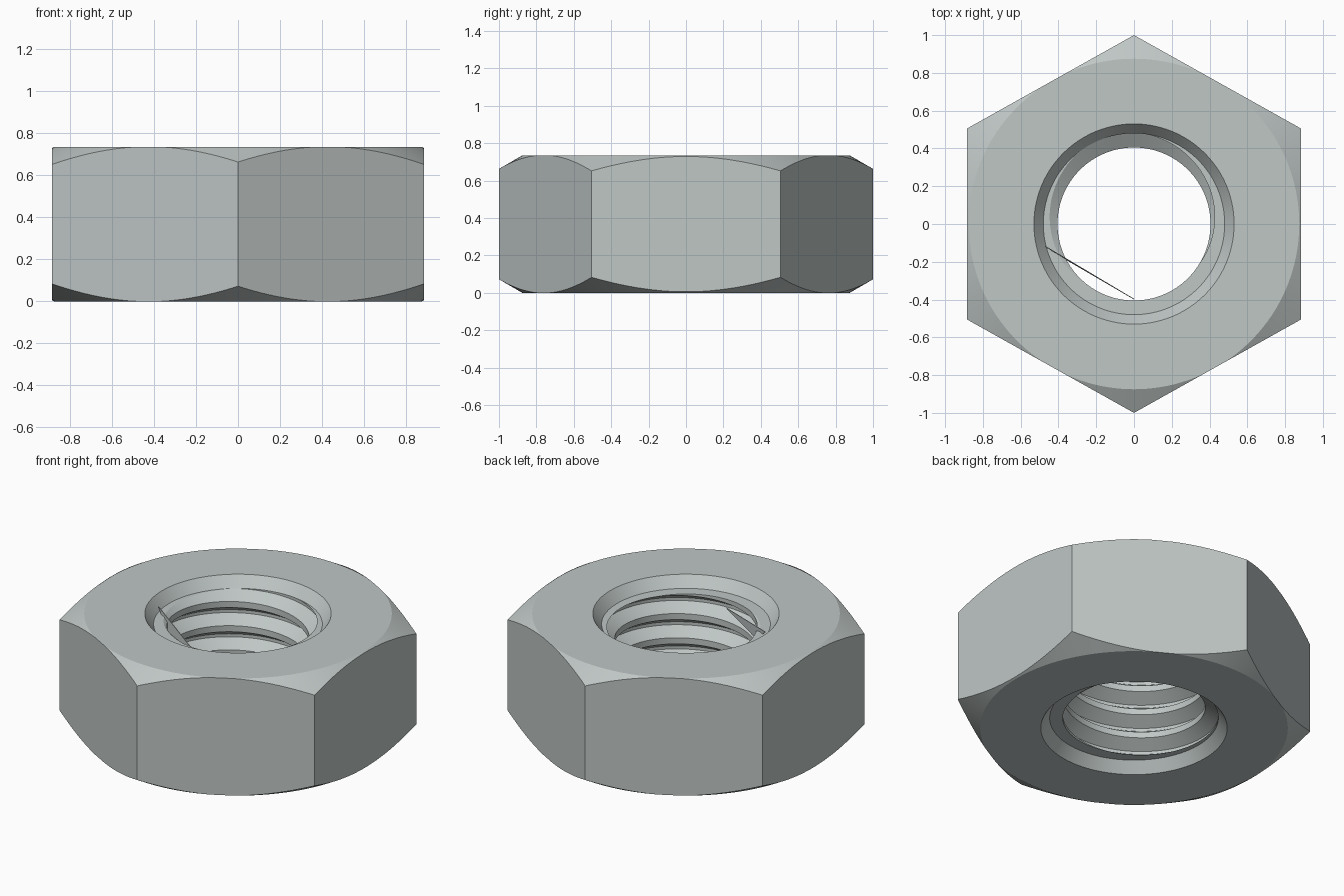
import bpy, bmesh, math
from mathutils import Vector

cube = bpy.data.objects.get("Cube")
if cube:
    bpy.data.objects.remove(cube, do_unlink=True)

HEIGHT = 0.735
CORNERS = [(0.885, -0.505), (0.885, 0.505), (0, 1), (-0.885, 0.505), (-0.885, -0.505), (0, -1)]
STEPS = 24                      # columns per hexagon side
FACE_R, SLOPE = 0.875, 0.577    # flat washer face and 30 degree chamfer
MOUTH_R, MAJOR, MINOR = 0.53, 0.48, 0.405
PITCH, LOW, HIGH = 0.152, 0.066, 0.669
ROOT_Z, ROOT_ANGLE = 0.668, math.radians(125)
THREAD = [(0, MAJOR), (0.125, MAJOR), (0.4375, MINOR), (0.6875, MINOR), (1, MAJOR)]

steel = bpy.data.materials.new("grey steel")
steel.use_nodes = True
colour = (0.52, 0.57, 0.56, 1)
steel.diffuse_color = colour
steel.node_tree.nodes["Principled BSDF"].inputs["Base Color"].default_value = colour


def finish(bm, name):
    mesh = bpy.data.meshes.new(name)
    bm.to_mesh(mesh)
    bm.free()
    mesh.materials.append(steel)
    obj = bpy.data.objects.new(name, mesh)
    bpy.context.collection.objects.link(obj)
    return obj


def thread_radius(turns):
    t = turns % 1
    for (a, ra), (b, rb) in zip(THREAD, THREAD[1:]):
        if t <= b:
            return ra + (rb - ra) * (t - a) / (b - a)


def thread_chain(angle):
    """Thread outline from bottom to top, cut off at both ends."""
    start = ROOT_Z + PITCH * (angle - ROOT_ANGLE) / math.tau
    chain = []
    for turn in range(-8, 8):
        for offset, radius in THREAD[:-1]:
            z = start + (turn + offset) * PITCH
            cut = min(max(z, LOW), HIGH)
            if cut != z:
                radius = thread_radius((cut - start) / PITCH)
            chain.append((radius, cut))
    return chain


def nut_chain(angle, side_r):
    """Closed section of the nut: bore upward, then outside downward."""
    face_r = min(FACE_R, side_r)
    drop = max(0, side_r - FACE_R) * SLOPE
    return ([(MOUTH_R, 0), (MAJOR, LOW)] + thread_chain(angle)
            + [(MAJOR, HIGH), (MOUTH_R, HEIGHT), (face_r, HEIGHT),
               (side_r, HEIGHT - drop), (side_r, drop), (face_r, 0)])


# Hexagonal nut swept around the axis, with a helical thread in the bore
bm = bmesh.new()
columns = []
first = math.atan2(CORNERS[0][1], CORNERS[0][0])
for i in range(6 * STEPS + 1):
    side, part = divmod(i, STEPS)
    a, b = Vector(CORNERS[side % 6]), Vector(CORNERS[(side + 1) % 6])
    p = a.lerp(b, part / STEPS)
    angle = first + (math.atan2(p.y, p.x) - first) % math.tau
    if side == 6:
        angle = first + math.tau
    elif i == 0:
        angle = first
    d = p.normalized()
    columns.append([bm.verts.new((d.x * r, d.y * r, z)) for r, z in nut_chain(angle, p.length)])
for c0, c1 in zip(columns, columns[1:]):
    n = len(c0)
    for k in range(n):
        m = (k + 1) % n
        bm.faces.new((c0[k], c1[k], c1[m], c0[m]))
bmesh.ops.remove_doubles(bm, verts=bm.verts, dist=0.0001)
bmesh.ops.dissolve_degenerate(bm, edges=bm.edges, dist=0.00001)
bmesh.ops.recalc_face_normals(bm, faces=bm.faces)
nut = finish(bm, "hex_nut")
bpy.ops.object.select_all(action='DESELECT')
nut.select_set(True)
bpy.context.view_layer.objects.active = nut
bpy.ops.object.shade_smooth_by_angle(angle=math.radians(20))

# Thin sliver where the thread runs out at the top
bm = bmesh.new()
bm.faces.new([bm.verts.new(v) for v in ((-0.47, -0.12, 0.7), (-0.36, -0.19, 0.6), (0, -0.4, 0.62))])
sliver = finish(bm, "thread_end")
solid = sliver.modifiers.new("thickness", 'SOLIDIFY')
solid.thickness = 0.004
